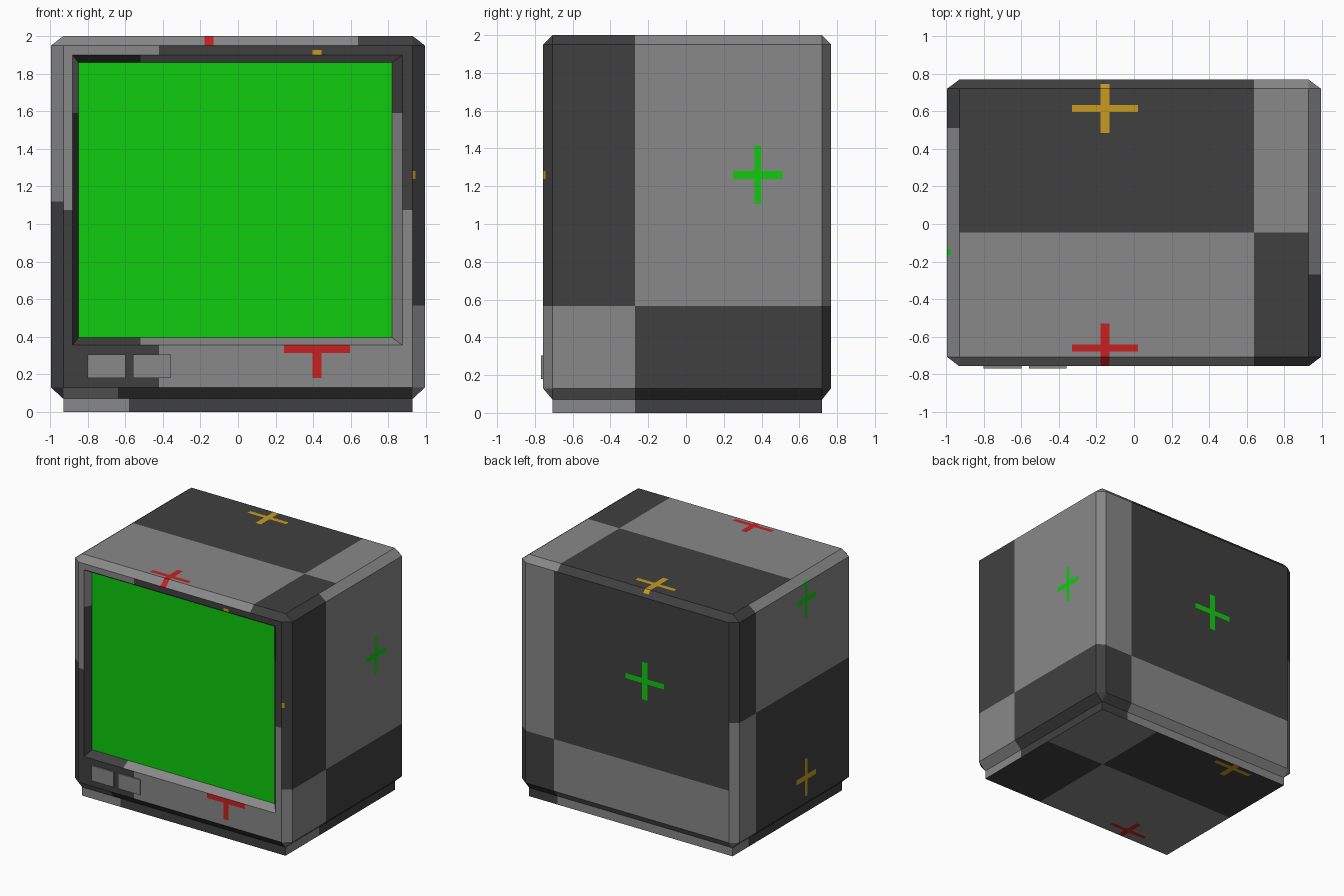
import bpy, bmesh
from mathutils import Vector
from itertools import product

if "Cube" in bpy.data.objects:
    bpy.data.objects.remove(bpy.data.objects["Cube"])

# Flat colours
LIGHT, DARK, GREEN, RED, YELLOW = range(5)
MATS = []
for name, col in (("light_grey", (.246, .246, .246)), ("dark_grey", (.051, .051, .051)),
                  ("screen_green", (.0044, .604, .0044)), ("red", (.578, .0144, .0144)),
                  ("yellow", (.578, .328, .013))):
    m = bpy.data.materials.new(name)
    m.diffuse_color = (*col, 1)
    m.use_nodes = True
    m.node_tree.nodes["Principled BSDF"].inputs["Base Color"].default_value = m.diffuse_color
    MATS.append(m)

# Painted crosses: arm half length and half thickness along x, y, z
LONG = (.175, .13, .155)
THIN = (.024, .018, .021)

# Checker zones: two axes, the dividing lines, whether the both-high cell is light, crosses
ZONES = {
    "front": (0, 2, -.42, 1.075, False, [(.42, 1.77, YELLOW), (.42, .335, RED)]),
    "back": (0, 2, .67, .56, True, [(-.16, 1.26, GREEN)]),
    "right": (1, 2, -.27, .565, True, [(.38, 1.26, GREEN), (-.875, 1.26, YELLOW)]),
    "left": (1, 2, .51, 1.12, False, [(-.15, 1.81, GREEN), (-.15, .34, YELLOW)]),
    "top": (0, 1, .64, -.045, True, [(-.155, .615, YELLOW), (-.155, -.66, RED)]),
    "under": (0, 2, -.64, 1, True, []),
    "base_front": (0, 2, -.58, 1, True, []),
    "bottom": (0, 1, .37, .06, True, [(-.45, .665, YELLOW), (-.45, -.61, RED)]),
    "wall_left": (0, 2, 0, 1.59, False, []),
    "wall_right": (0, 2, 0, 1.59, False, []),
    "wall_level": (0, 2, -.52, -1, True, []),
}


def make_object(name, bm, mat=None):
    me = bpy.data.meshes.new(name)
    for m in MATS:
        me.materials.append(m)
    if mat is not None:
        for f in bm.faces:
            f.material_index = mat
    bm.to_mesh(me)
    bm.free()
    ob = bpy.data.objects.new(name, me)
    bpy.context.collection.objects.link(ob)
    return ob


def paint(bm, zone_of):
    """Cut every zone along its checker and cross lines, then colour the pieces."""
    used = {zone_of(f) for f in bm.faces}
    for key in sorted(used):
        i, j, a, b, same, crosses = ZONES[key]
        cuts = {(i, a), (j, b)}
        for ci, cj, _ in crosses:
            for ax, c in ((i, ci), (j, cj)):
                for s in (-1, 1):
                    cuts |= {(ax, c + s * LONG[ax]), (ax, c + s * THIN[ax])}
        for ax, pos in sorted(cuts):
            faces = [f for f in bm.faces if zone_of(f) == key]
            geom = faces + list({e for f in faces for e in f.edges}) \
                + list({v for f in faces for v in f.verts})
            n = Vector((0, 0, 0))
            n[ax] = 1
            bmesh.ops.bisect_plane(bm, geom=geom, dist=1e-5, plane_co=n * pos, plane_no=n)
            bm.normal_update()
    for f in bm.faces:
        i, j, a, b, same, crosses = ZONES[zone_of(f)]
        p = f.calc_center_median()
        f.material_index = LIGHT if ((p[i] > a) == (p[j] > b)) == same else DARK
        for ci, cj, mat in crosses:
            di, dj = abs(p[i] - ci), abs(p[j] - cj)
            if (di < LONG[i] and dj < THIN[j]) or (di < THIN[i] and dj < LONG[j]):
                f.material_index = mat


def box(lo, hi):
    bm = bmesh.new()
    bmesh.ops.create_cube(bm, size=1)
    for v in bm.verts:
        v.co = [h if c > 0 else l for c, l, h in zip(v.co, lo, hi)]
    bm.normal_update()
    return bm


def rect(x0, x1, z0, z1, y):
    return [Vector(p) for p in ((x0, y, z0), (x1, y, z0), (x1, y, z1), (x0, y, z1))]


# Outer and inner (chamfered) limits of the body
LO, HI = (-.995, -.757, .07), (.995, .768, 2)
LO_IN, HI_IN = (-.93, -.707, .13), (.93, .72, 1.95)
OPENING = rect(-.88, .875, .355, 1.90, LO[1])
INNER = rect(-.85, .82, .395, 1.86, LO[1] + .065)

# Body: chamfered box with an opening for the screen
bm = bmesh.new()
for ax in range(3):
    for s in product((0, 1), repeat=3):
        bm.verts.new([((LO, HI) if k == ax else (LO_IN, HI_IN))[s[k]][k] for k in range(3)])
bmesh.ops.convex_hull(bm, input=bm.verts)
bmesh.ops.dissolve_limit(bm, angle_limit=.02, verts=bm.verts, edges=bm.edges)
bmesh.ops.recalc_face_normals(bm, faces=bm.faces)
bm.normal_update()
front = min(bm.faces, key=lambda f: f.calc_center_median().y)
bmesh.ops.inset_individual(bm, faces=[front], thickness=.05)
for v in front.verts:
    v.co = min(OPENING, key=lambda q: (q - v.co).length)
under = min(bm.faces, key=lambda f: f.calc_center_median().z)
bmesh.ops.delete(bm, geom=[front, under], context='FACES')
bm.normal_update()


def body_zone(f):
    n = f.normal
    if abs(n.x) > .3:
        return "right" if n.x > 0 else "left"
    if n.z > .3:
        return "top"
    if n.y > 0:
        return "back"
    return "under" if n.z < -.3 else "front"


paint(bm, body_zone)
make_object("body", bm)

# Sloping walls around the screen
bm = bmesh.new()
outer = [bm.verts.new(p) for p in OPENING]
inner = [bm.verts.new(p) for p in INNER]
for k in range(4):
    n = (k + 1) % 4
    bm.faces.new((outer[k], outer[n], inner[n], inner[k]))
bm.normal_update()
for f in bm.faces:
    if f.normal.dot(Vector((0, -1.5, 1.1)) - f.calc_center_median()) < 0:
        f.normal_flip()
bm.normal_update()


def wall_zone(f):
    if abs(f.normal.x) > .3:
        return "wall_left" if f.calc_center_median().x < 0 else "wall_right"
    return "wall_level"


paint(bm, wall_zone)
make_object("screen_surround", bm)

# Screen
bm = bmesh.new()
bm.faces.new([bm.verts.new(p) for p in INNER])
make_object("screen", bm, GREEN)

# Base plinth
bm = box((-.93, -.707, 0), (.93, .72, .07))
top = max(bm.faces, key=lambda f: f.calc_center_median().z)
bmesh.ops.delete(bm, geom=[top], context='FACES')


def base_zone(f):
    n = f.normal
    if abs(n.x) > .5:
        return "right" if n.x > 0 else "left"
    if n.z < -.5:
        return "bottom"
    return "back" if n.y > 0 else "base_front"


paint(bm, base_zone)
make_object("base", bm)

# Two front buttons
for name, x in (("left_button", -.80), ("right_button", -.56)):
    make_object(name, box((x, -.768, .18), (x + .2, -.75, .305)), LIGHT)
